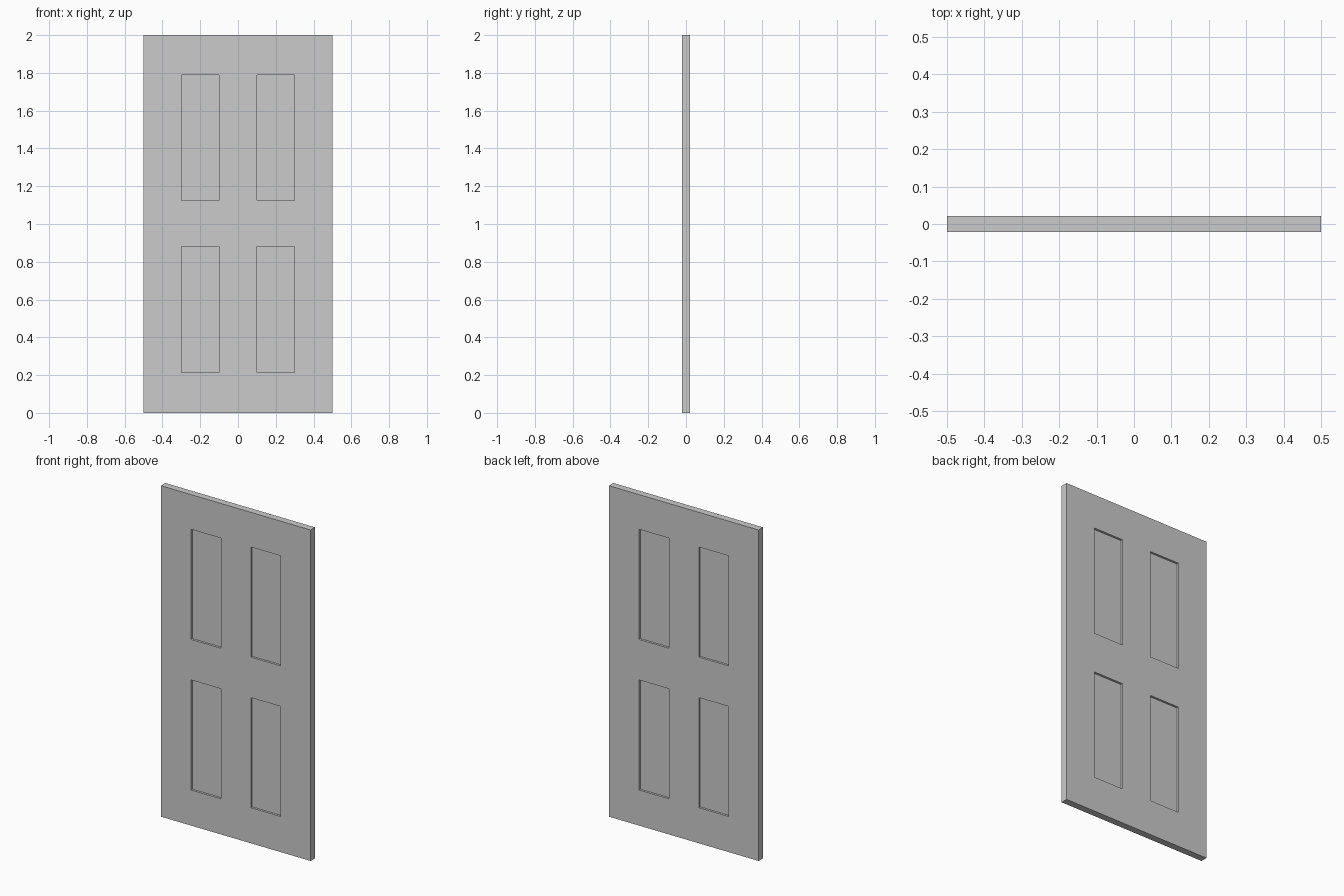
import bpy, bmesh
from mathutils import Matrix

if "Cube" in bpy.data.objects:
    bpy.data.objects.remove(bpy.data.objects["Cube"])

WIDTH, THICK, HEIGHT = 1.0, 0.042, 2.0
RECESS = 0.013
PANEL_X = [(-0.30, -0.10), (0.10, 0.30)]
PANEL_Z = [(0.215, 0.88), (1.125, 1.79)]

# Door slab
bm = bmesh.new()
bmesh.ops.create_cube(bm, size=1, matrix=Matrix.Translation((0, 0, HEIGHT / 2))
                      @ Matrix.Diagonal((WIDTH, THICK, HEIGHT, 1)))

# Stile and rail lines
def cut(co, no):
    bmesh.ops.bisect_plane(bm, geom=bm.verts[:] + bm.edges[:] + bm.faces[:],
                           plane_co=co, plane_no=no)

for pair in PANEL_X:
    for x in pair:
        cut((x, 0, 0), (1, 0, 0))
for pair in PANEL_Z:
    for z in pair:
        cut((0, 0, z), (0, 0, 1))

# Four recessed panels on both the front and the back
def inside(value, pairs):
    return any(a < value < b for a, b in pairs)

bm.normal_update()
panels = []
for f in bm.faces:
    c = f.calc_center_median()
    if abs(f.normal.y) > 0.9 and inside(c.x, PANEL_X) and inside(c.z, PANEL_Z):
        panels.append(f)
bmesh.ops.inset_individual(bm, faces=panels, thickness=0, depth=-RECESS)

mesh = bpy.data.meshes.new("door")
bm.to_mesh(mesh)
bm.free()
bpy.context.collection.objects.link(bpy.data.objects.new("door", mesh))
